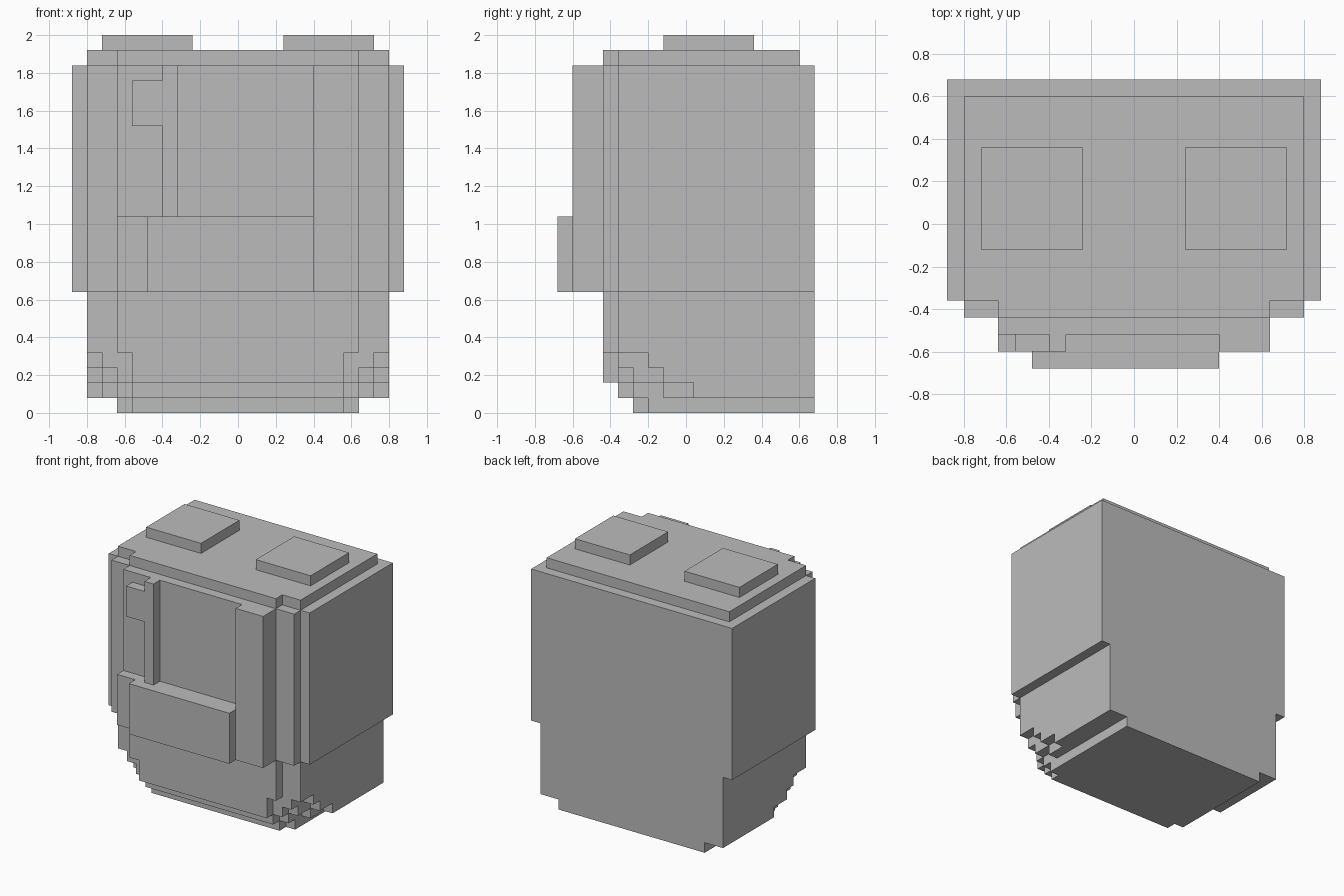
import bpy
import bmesh

U = 0.08      # size of one block
BACK = 8.5    # rear plane, in blocks

if "Cube" in bpy.data.objects:
    bpy.data.objects.remove(bpy.data.objects["Cube"], do_unlink=True)

grey = bpy.data.materials.new("plain grey")
grey.use_nodes = True
colour = (0.5, 0.5, 0.5, 1)
grey.diffuse_color = colour
grey.node_tree.nodes["Principled BSDF"].inputs["Base Color"].default_value = colour


def prism(name, outline, z0, z1):
    """Extrude a flat outline, given in blocks, from z0 to z1."""
    bm = bmesh.new()
    base = bm.faces.new([bm.verts.new((x * U, y * U, z0 * U)) for x, y in outline])
    top = bmesh.ops.extrude_face_region(bm, geom=[base])["geom"]
    verts = [v for v in top if isinstance(v, bmesh.types.BMVert)]
    bmesh.ops.translate(bm, verts=verts, vec=(0, 0, (z1 - z0) * U))
    bmesh.ops.recalc_face_normals(bm, faces=bm.faces)
    mesh = bpy.data.meshes.new(name)
    bm.to_mesh(mesh)
    bm.free()
    mesh.materials.append(grey)
    obj = bpy.data.objects.new(name, mesh)
    bpy.context.collection.objects.link(obj)
    return obj


def box(name, x0, x1, y0, y1, z0, z1):
    return prism(name, [(x0, y0), (x1, y0), (x1, y1), (x0, y1)], z0, z1)


def layer(name, steps, z0, z1, back=BACK):
    """Symmetric slab whose front corners step back; steps are (half width, front y)."""
    half = []
    for i, (x, y) in enumerate(steps):
        if i:
            half.append((steps[i - 1][0], y))
        half.append((x, y))
    half.append((steps[-1][0], back))
    prism(name, half + [(-x, y) for x, y in reversed(half)], z0, z1)


# Body, from the stepped base up to the lid
layer("base", [(7, -3.5), (8, -2.5)], 0, 1)
layer("lower_step", [(7, -4.5), (8, -3.5), (9, -1.5), (10, 0.5)], 1, 2)
layer("middle_step", [(7, -5.5), (8, -4.5), (9, -3.5), (10, -1.5)], 2, 3)
layer("upper_step", [(7, -5.5), (9, -4.5), (10, -2.5)], 3, 4)
layer("lower_body", [(8, -5.5), (10, -4.5)], 4, 8)
layer("main_body", [(10, -5.5), (11, -4.5)], 8, 23)
layer("lid", [(8, -5.5), (10, -4.5)], 23, 24, back=7.5)

# Raised pads on the lid
for side, name in ((1, "left_top_pad"), (-1, "right_top_pad")):
    box(name, side * 6 - 3, side * 6 + 3, -1.5, 4.5, 24, 25)

# Front panel and its raised details
box("front_panel", -8, 8, -6.5, -5.5, 8, 23)
box("left_front_rail", 5, 8, -7.5, -6.5, 8, 23)
box("lower_front_panel", -8, 5, -7.5, -6.5, 8, 13)
box("front_pocket", -6, 5, -8.5, -7.5, 8, 13)
box("front_strip", -5, -4, -7.5, -6.5, 13, 23)
box("front_tab", -7, -5, -7.5, -6.5, 19, 22)
